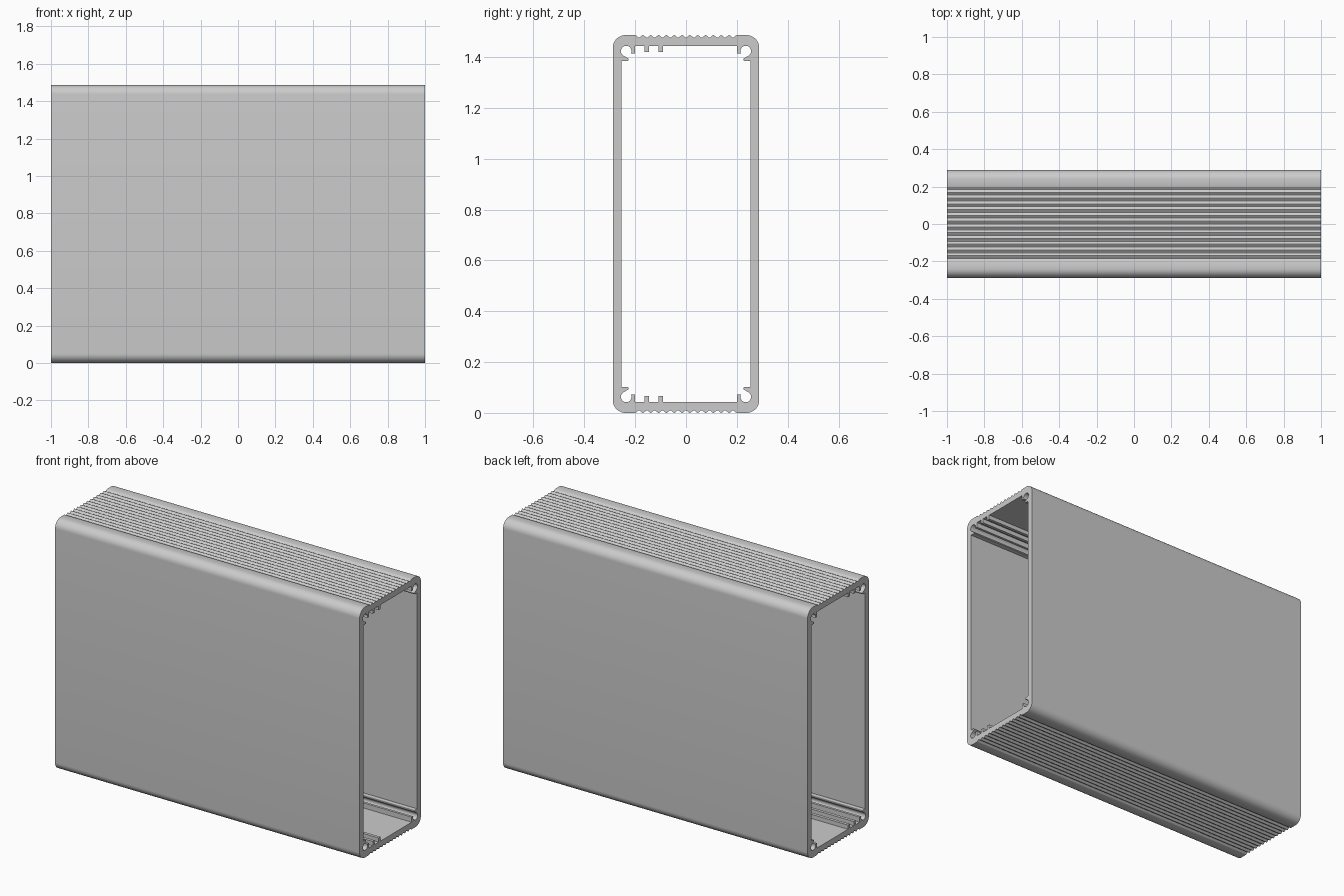
import bpy, bmesh
from math import sin, cos, pi, radians
from mathutils import Matrix

cube = bpy.data.objects.get("Cube")
if cube:
    bpy.data.objects.remove(cube, do_unlink=True)

HALF_LEN, HALF_W, HEIGHT = 1.0, 0.288, 1.486
HALF_H = HEIGHT / 2
RADIUS = 0.05            # outer corner
SIDE, DECK = 0.035, 0.042  # wall thicknesses
GROOVES, PITCH, DEPTH, STEPS = 13, 0.0308, 0.010, 8
BOSS_Y, BOSS_Z, BOSS_R = 0.235, HALF_H - 0.063, 0.021


def arc(cy, cz, r, start, end, steps):
    angles = [radians(start + (end - start) * i / steps) for i in range(steps + 1)]
    return [(cy + r * cos(a), cz + r * sin(a)) for a in angles]


def turn(points):
    """Half a turn about the centre of the section."""
    return [(-y, -z) for y, z in points]


def outer_half():
    """Top right corner, then the rippled top, then the top left corner."""
    cy, cz = HALF_W - RADIUS, HALF_H - RADIUS
    start = GROOVES * PITCH / 2
    ripple = [(start - PITCH * i / STEPS,
               HALF_H - DEPTH / 2 * (1 - cos(2 * pi * i / STEPS)))
              for i in range(GROOVES * STEPS + 1)]
    return arc(cy, cz, RADIUS, 0, 90, 10) + ripple + arc(-cy, cz, RADIUS, 90, 180, 10)


def screw_channel():
    """Open round channel in the top right corner, with its two lips."""
    wall, deck = HALF_W - SIDE, HALF_H - DECK
    low, tip = HALF_H - 0.102, HALF_H - 0.072
    return ([(wall, low), (0.231, low)]
            + arc(0.231, low + 0.006, 0.006, -90, -270, 5)[1:]
            + arc(BOSS_Y, BOSS_Z, BOSS_R, -65, 205, 18)
            + [(0.214, tip), (0.201, tip), (0.201, deck)])


def inner_half(ribs):
    """Inside of the section from the right wall over the top to the left wall."""
    deck = HALF_H - DECK
    pts = screw_channel()
    for y in sorted(ribs, reverse=True):
        pts += [(y + 0.009, deck), (y + 0.009, deck - 0.025),
                (y - 0.009, deck - 0.025), (y - 0.009, deck)]
    return pts + [(-y, z) for y, z in reversed(screw_channel())]


# Closed section loops; the guide ribs sit on the front side, top and bottom
RIBS = (-0.155, -0.100)
outer = outer_half() + turn(outer_half())
inner = inner_half(RIBS) + turn(inner_half([-y for y in RIBS]))

# Filled section extruded along the length
section = bpy.data.curves.new("extruded_housing", "CURVE")
section.dimensions = "2D"
section.fill_mode = "BOTH"
section.extrude = HALF_LEN
for loop in (outer, inner):
    spline = section.splines.new("POLY")
    spline.points.add(len(loop) - 1)
    for point, (y, z) in zip(spline.points, loop):
        point.co = (y, z, 0, 1)
    spline.use_cyclic_u = True
housing = bpy.data.objects.new("extruded_housing", section)
bpy.context.collection.objects.link(housing)
bpy.ops.object.select_all(action="DESELECT")
bpy.context.view_layer.objects.active = housing
housing.select_set(True)
bpy.ops.object.convert(target="MESH")
housing = bpy.context.object
mesh = housing.data

# Lay the extrusion along x, standing on the ground, as one closed solid
lay = Matrix(((0, 0, 1, 0), (1, 0, 0, 0), (0, 1, 0, HALF_H), (0, 0, 0, 1)))
bm = bmesh.new()
bm.from_mesh(mesh)
bm.transform(lay)
bmesh.ops.remove_doubles(bm, verts=bm.verts, dist=0.0001)
bmesh.ops.recalc_face_normals(bm, faces=bm.faces)
bm.to_mesh(mesh)
bm.free()

# Plain grey metal
grey = bpy.data.materials.new("grey_aluminium")
grey.use_nodes = True
COLOUR = (0.6, 0.6, 0.6, 1)
grey.diffuse_color = COLOUR
grey.node_tree.nodes["Principled BSDF"].inputs["Base Color"].default_value = COLOUR
mesh.materials.clear()
mesh.materials.append(grey)

bpy.ops.object.shade_smooth_by_angle(angle=radians(35))
